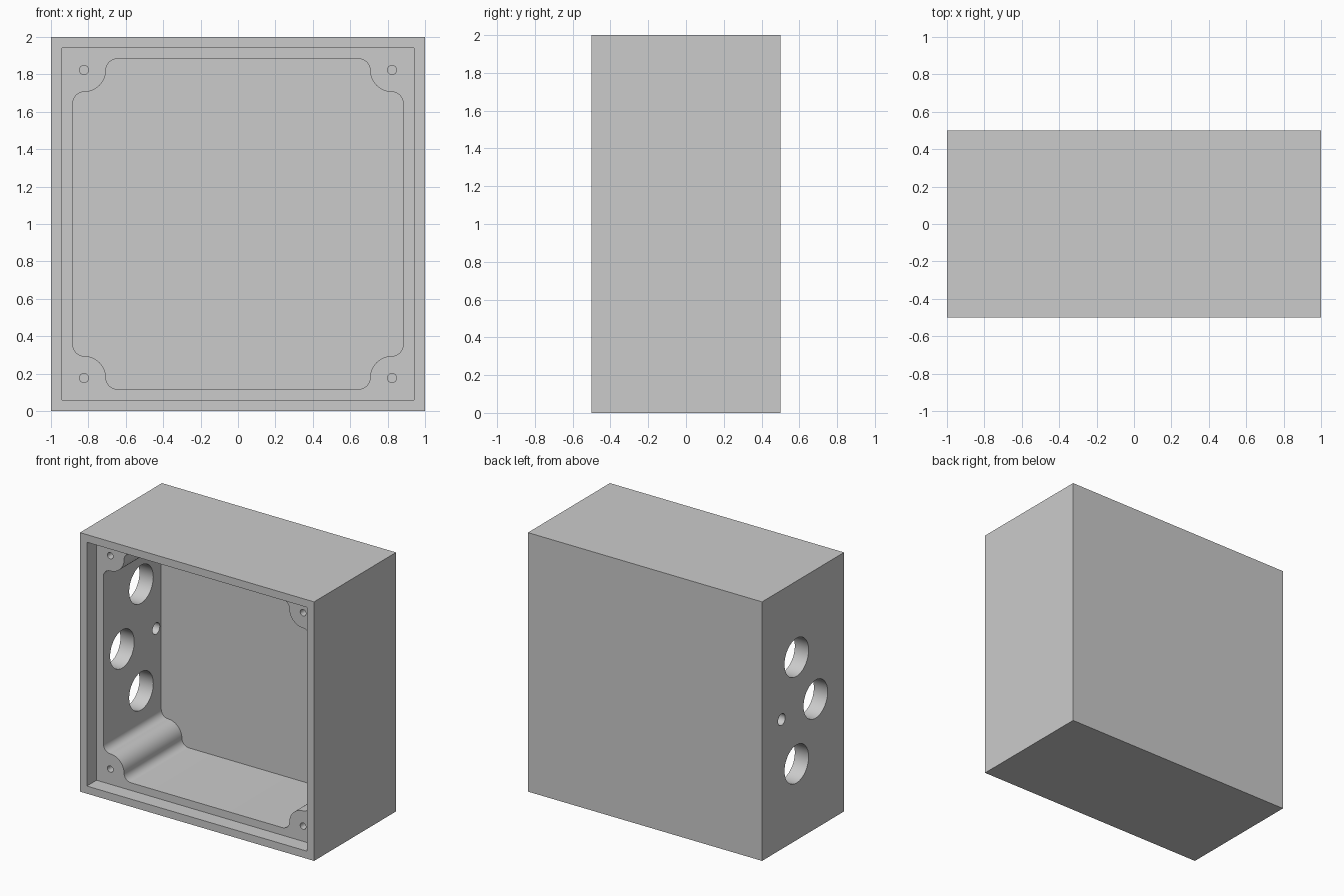
import bpy
import bmesh
from math import cos, sin, pi, radians
from mathutils import Vector

U = 1 / 17                      # wall thickness module; the box is 34 x 17 x 34 modules
CENTRE = Vector((0, 0, 1))

if "Cube" in bpy.data.objects:
    bpy.data.objects.remove(bpy.data.objects["Cube"])

grey = bpy.data.materials.new("light grey")
grey.use_nodes = True
colour = (0.6, 0.6, 0.6, 1)
grey.diffuse_color = colour
grey.node_tree.nodes["Principled BSDF"].inputs["Base Color"].default_value = colour


def arc(cx, cy, r, start, end, steps):
    """Points along an arc, angles in degrees."""
    angles = [radians(start + (end - start) * i / steps) for i in range(steps + 1)]
    return [(cx + r * cos(a), cy + r * sin(a)) for a in angles]


def circle(cx, cy, r, steps=48):
    return arc(cx, cy, r, 0, 360, steps)[:-1]


def square(r):
    return [(r, -r), (r, r), (-r, r), (-r, -r)]


def prism(name, outline, start, end, axis="y"):
    """Extrude an outline along y (outline in x, z) or x (outline in y, z)."""
    def place(a, b, t):
        return CENTRE + U * Vector((a, t, b) if axis == "y" else (t, a, b))
    bm = bmesh.new()
    near = [bm.verts.new(place(a, b, start)) for a, b in outline]
    far = [bm.verts.new(place(a, b, end)) for a, b in outline]
    bm.faces.new(near)
    bm.faces.new(far[::-1])
    n = len(outline)
    for i in range(n):
        j = (i + 1) % n
        bm.faces.new((near[j], near[i], far[i], far[j]))
    bmesh.ops.recalc_face_normals(bm, faces=bm.faces)
    mesh = bpy.data.meshes.new(name)
    bm.to_mesh(mesh)
    bm.free()
    mesh.materials.append(grey)
    obj = bpy.data.objects.new(name, mesh)
    bpy.context.collection.objects.link(obj)
    return obj


def cut(target, cutter):
    """Subtract the cutter from the target and discard it."""
    cutter.hide_render = True
    mod = target.modifiers.new("cut", "BOOLEAN")
    mod.operation = "DIFFERENCE"
    mod.solver = "EXACT"
    mod.object = cutter
    bpy.context.view_layer.objects.active = target
    bpy.ops.object.modifier_apply(modifier=mod.name)
    bpy.data.objects.remove(cutter)


# Outer box
box = prism("enclosure_box", square(17), -8.5, 8.5)

# Shallow recess for the lid
cut(box, prism("lid_recess", square(16), -9, -6.5))

# Main cavity: each corner is a rounded screw post blended into both walls
corner = (arc(14, 11, 1, 0, 90, 10)
          + arc(14, 14, 2, 270, 180, 16)[1:]
          + arc(11, 14, 1, 0, 90, 10)[1:])
cavity = []
for k in range(4):
    c, s = cos(k * pi / 2), sin(k * pi / 2)
    cavity += [(x * c - z * s, x * s + z * c) for x, z in corner]
cut(box, prism("cavity", cavity, -7, 5.5))

# Blind screw holes in the posts
for sx in (-1, 1):
    for sz in (-1, 1):
        cut(box, prism("screw_hole", circle(14 * sx, 14 * sz, 0.42, 24), -7, 0))

# Cable holes and a small pilot hole through the right wall
for y, z, r in ((1.35, 7, 2.5), (-2.6, 0, 2.5), (1.35, -7, 2.5), (4.45, 0, 0.75)):
    cut(box, prism("cable_hole", circle(y, z, r), -18, -14.5, "x"))

# Smooth the curved walls, keep the edges sharp
bpy.ops.object.select_all(action="DESELECT")
box.select_set(True)
bpy.context.view_layer.objects.active = box
bpy.ops.object.shade_smooth_by_angle(angle=radians(30))
